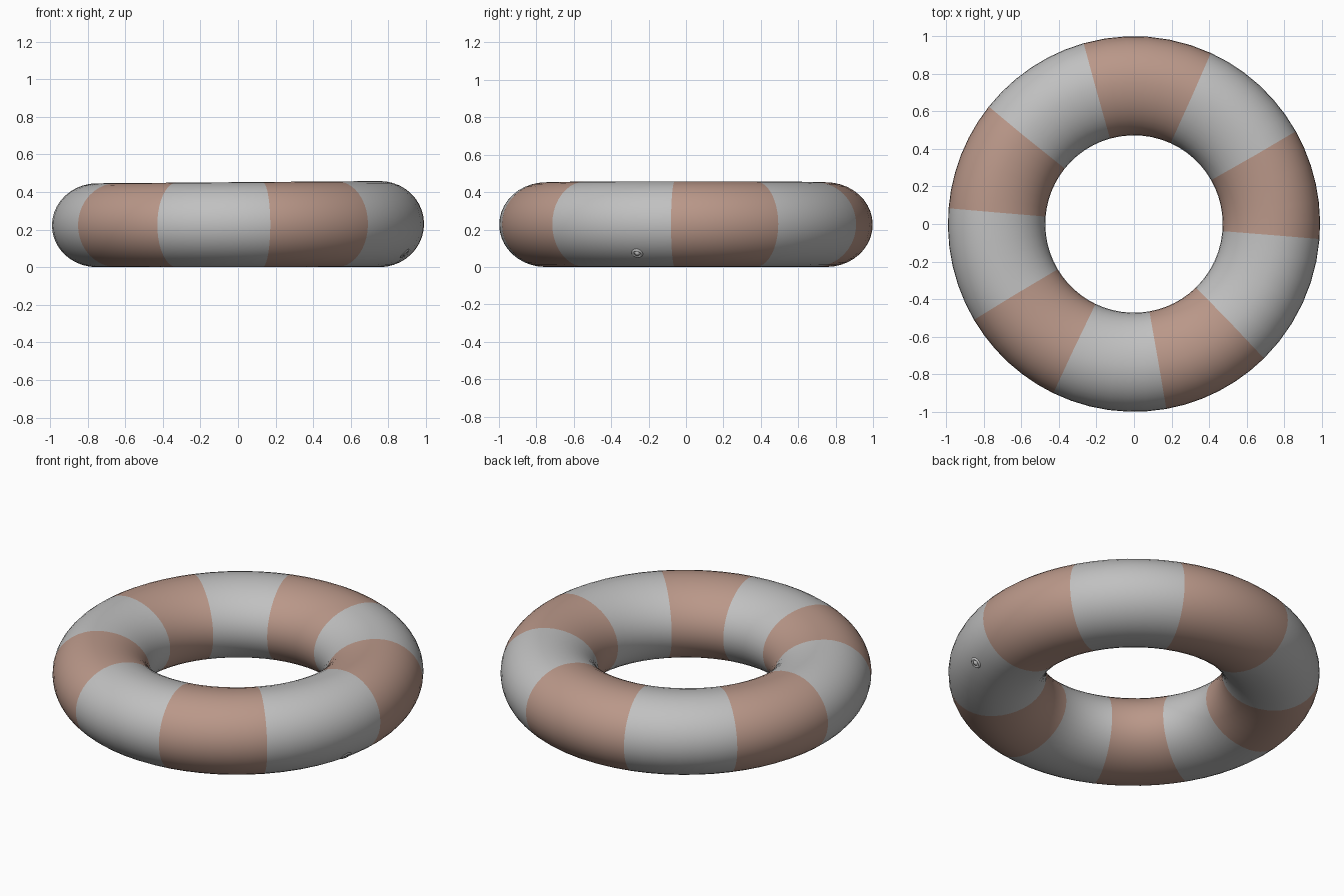
import bpy, bmesh, math
from mathutils import Vector

if "Cube" in bpy.data.objects:
    bpy.data.objects.remove(bpy.data.objects["Cube"])

def material(name, rgb):
    m = bpy.data.materials.new(name)
    m.diffuse_color = (*rgb, 1)
    m.use_nodes = True
    m.node_tree.nodes["Principled BSDF"].inputs["Base Color"].default_value = m.diffuse_color
    return m

grey = material("light grey", (0.53, 0.53, 0.53))
red = material("dusty red", (0.49, 0.312, 0.25))

MID, OUT, INN, H = 0.752, 0.247, 0.280, 0.226   # tube centre, outer / inner / vertical radii

def tube_point(a, t):
    """Point on the ring at angle a around the hole and t around the tube."""
    c = math.cos(t)
    r = MID + (OUT if c > 0 else INN) * c
    k = 0.009 * max(c, 0)                        # slightly narrower across x
    x, y = (r - k) * math.cos(a), r * math.sin(a)
    s = math.sin(t)
    return Vector((x, y, H + H * s + 0.004 * x * (1 + s)))

def finish(bm, name, mats):
    bmesh.ops.recalc_face_normals(bm, faces=bm.faces)
    me = bpy.data.meshes.new(name)
    bm.to_mesh(me)
    bm.free()
    for m in mats:
        me.materials.append(m)
    for p in me.polygons:
        p.use_smooth = True
    ob = bpy.data.objects.new(name, me)
    bpy.context.collection.objects.link(ob)
    return ob

# Inflated ring, with alternating bands starting at the measured angles
edges = [-4.6, 29.6, 65.6, 105.7, 141.3, 175.2, 210.7, 244.3, 280.0, 314.3, 355.4]
STEPS, SIDES = 6, 40
bm = bmesh.new()
rings, bands = [], []
for i in range(10):
    for j in range(STEPS):
        a = math.radians(edges[i] + (edges[i + 1] - edges[i]) * j / STEPS)
        rings.append([bm.verts.new(tube_point(a, 2 * math.pi * k / SIDES)) for k in range(SIDES)])
        bands.append(i)
n = len(rings)
for i in range(n):
    p, q = rings[i], rings[(i + 1) % n]
    for k in range(SIDES):
        l = (k + 1) % SIDES
        f = bm.faces.new((p[k], q[k], q[l], p[l]))
        f.material_index = 1 - bands[i] % 2
finish(bm, "swim_ring", [grey, red])

# Small air valve low on the right side: a lathed rim with a plug in the middle
bm = bmesh.new()
profile = [(0.034, -0.006), (0.028, 0.004), (0.022, 0.005), (0.018, -0.001),
           (0.013, 0.001), (0.011, 0.007), (0.0, 0.008)]
verts = [bm.verts.new((r, 0, z)) for r, z in profile]
lines = [bm.edges.new(e) for e in zip(verts, verts[1:])]
bmesh.ops.spin(bm, geom=verts + lines, cent=(0, 0, 0), axis=(0, 0, 1),
               angle=2 * math.pi, steps=16)
bmesh.ops.remove_doubles(bm, verts=bm.verts, dist=0.0005)
valve = finish(bm, "air_valve", [grey])
va, vt = math.radians(-16.3), math.asin((0.07 - H) / H)
normal = Vector((math.cos(vt) / OUT * math.cos(va), math.cos(vt) / OUT * math.sin(va),
                 math.sin(vt) / H)).normalized()
valve.location = tube_point(va, vt)
valve.rotation_euler = normal.to_track_quat('Z', 'Y').to_euler()
